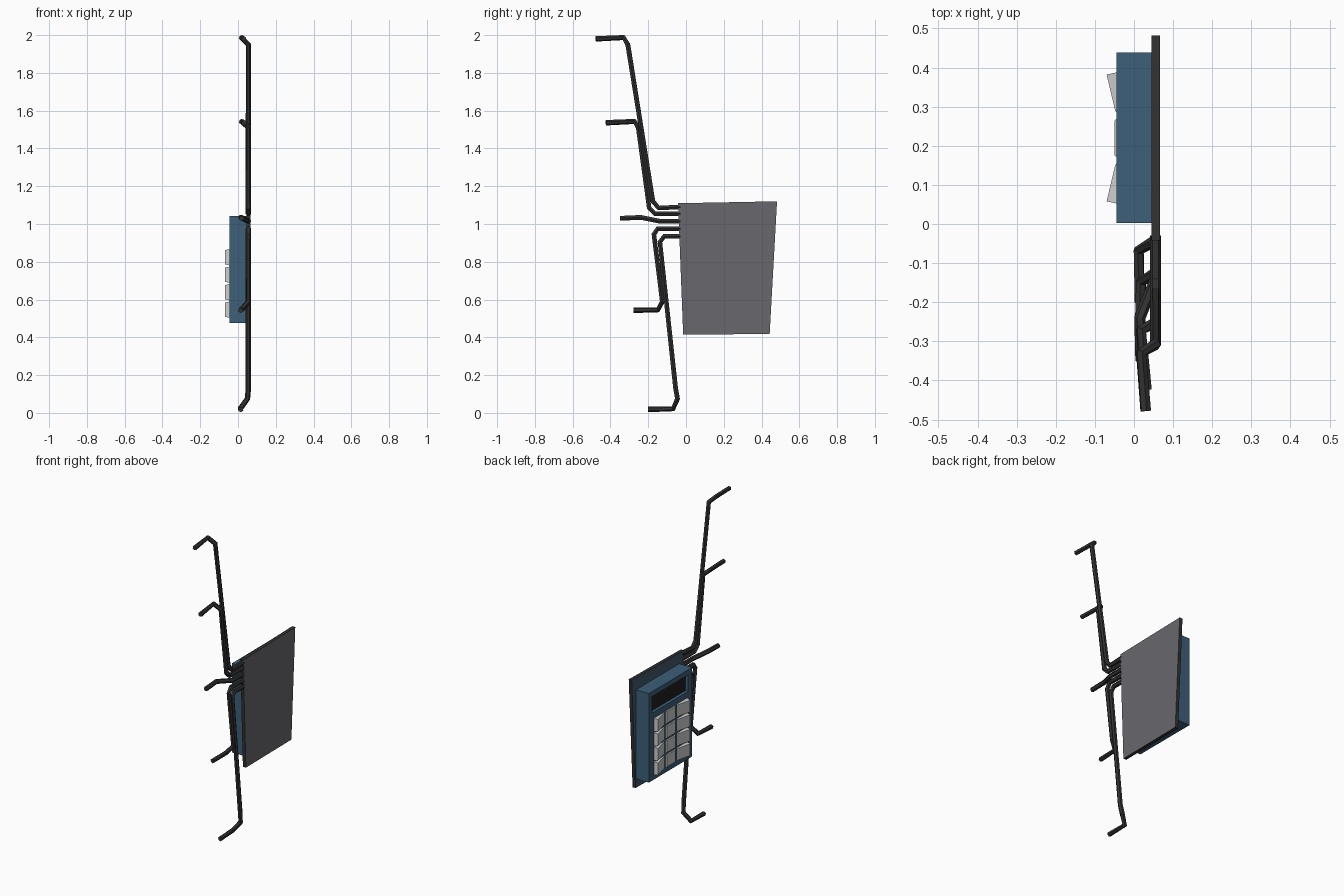
import bpy, bmesh
from mathutils import Vector

if "Cube" in bpy.data.objects:
    bpy.data.objects.remove(bpy.data.objects["Cube"])


def material(name, col):
    m = bpy.data.materials.new(name)
    m.diffuse_color = (*col, 1)
    m.use_nodes = True
    m.node_tree.nodes["Principled BSDF"].inputs["Base Color"].default_value = m.diffuse_color
    return m


BLACK = material("black metal", (0.032, 0.032, 0.032))
GREY = material("grey panel", (0.14, 0.14, 0.155))
SLATE = material("slate backing", (0.055, 0.10, 0.14))
BLUE = material("blue casing", (0.045, 0.115, 0.19))
SCREEN = material("dark screen", (0.014, 0.014, 0.014))
KEY = material("light grey keys", (0.6, 0.6, 0.6))


def finish(bm, name, *mats):
    bmesh.ops.recalc_face_normals(bm, faces=bm.faces)
    me = bpy.data.meshes.new(name)
    bm.to_mesh(me)
    bm.free()
    for m in mats:
        me.materials.append(m)
    ob = bpy.data.objects.new(name, me)
    bpy.context.collection.objects.link(ob)
    return ob


def hexa(bm, base, top):
    """Solid between two matching four-point loops."""
    a = [bm.verts.new(p) for p in base]
    b = [bm.verts.new(p) for p in top]
    bm.faces.new(a)
    bm.faces.new(b)
    for i in range(4):
        j = (i + 1) % 4
        bm.faces.new((a[i], a[j], b[j], b[i]))


# Tapered backing plate: grey outside, slate inside, black edges
bm = bmesh.new()
outline = [(-0.042, 1.11), (0.482, 1.12), (0.443, 0.418), (-0.015, 0.414)]
hexa(bm, [(0.045, y, z) for y, z in outline], [(0.066, y, z) for y, z in outline])
bmesh.ops.recalc_face_normals(bm, faces=bm.faces)
bm.normal_update()
for f in bm.faces:
    f.material_index = 1 if f.normal.x > 0.9 else 2 if f.normal.x < -0.9 else 0
finish(bm, "backing_plate", BLACK, GREY, SLATE)

# Blue casing with a recessed screen
bm = bmesh.new()
rect = [(0.003, 0.475), (0.438, 0.475), (0.438, 1.042), (0.003, 1.042)]
hexa(bm, [(-0.045, y, z) for y, z in rect], [(0.047, y, z) for y, z in rect])
bmesh.ops.recalc_face_normals(bm, faces=bm.faces)
for co, no in (((0, 0.045, 0), (0, 1, 0)), ((0, 0.405, 0), (0, 1, 0)),
               ((0, 0, 0.905), (0, 0, 1)), ((0, 0, 1.01), (0, 0, 1))):
    bmesh.ops.bisect_plane(bm, geom=bm.verts[:] + bm.edges[:] + bm.faces[:],
                           plane_co=co, plane_no=no)
bm.normal_update()
pane = min((f for f in bm.faces if f.normal.x < -0.9),
           key=lambda f: (f.calc_center_median() - Vector((-0.045, 0.225, 0.957))).length)
bmesh.ops.inset_individual(bm, faces=[pane], thickness=0.005, depth=-0.015)
pane.material_index = 1
finish(bm, "casing", BLUE, SCREEN)

# Keypad: outer columns are wedges rising outward, middle column is flat
bm = bmesh.new()
for y0, y1, xa, xb in ((0.052, 0.157, -0.07, -0.048),
                       (0.170, 0.270, -0.05, -0.05),
                       (0.283, 0.388, -0.048, -0.07)):
    for row in range(4):
        z0 = 0.503 + row * 0.0925
        z1 = z0 + 0.087
        s = 0.006
        hexa(bm,
             [(-0.043, y0, z0), (-0.043, y1, z0), (-0.043, y1, z1), (-0.043, y0, z1)],
             [(xa, y0 + s, z0 + s), (xb, y1 - s, z0 + s),
              (xb, y1 - s, z1 - s), (xa, y0 + s, z1 - s)])
finish(bm, "keypad", KEY)

# Five bent rods with hooked ends
RODS = {
    "top_rod": [(.055, -.03, 1.09), (.055, -.145, 1.085), (.055, -.175, 1.12),
                (.055, -.308, 1.95), (.018, -.33, 1.987), (.03, -.478, 1.98)],
    "upper_rod": [(.055, -.03, 1.055), (.055, -.165, 1.055), (.055, -.195, 1.085),
                  (.055, -.252, 1.51), (.018, -.272, 1.543), (.032, -.424, 1.536)],
    "middle_rod": [(.055, -.03, 1.015), (.055, -.14, 1.015),
                   (.015, -.24, 1.035), (.018, -.35, 1.03)],
    "lower_rod": [(.055, -.03, .975), (.055, -.15, .975), (.055, -.17, .945),
                  (.055, -.125, .59), (.018, -.148, .546), (.015, -.278, .543)],
    "bottom_rod": [(.055, -.03, .935), (.055, -.115, .935), (.055, -.138, .905),
                   (.055, -.055, .13), (.05, -.045, .075), (.012, -.068, .022),
                   (.015, -.202, .018)],
}
for name, pts in RODS.items():
    cu = bpy.data.curves.new(name, "CURVE")
    cu.dimensions = "3D"
    cu.bevel_depth = 0.0145
    cu.bevel_resolution = 1
    cu.use_fill_caps = True
    sp = cu.splines.new("POLY")
    sp.points.add(len(pts) - 1)
    for p, co in zip(sp.points, pts):
        p.co = (*co, 1)
    sp.use_smooth = False
    cu.materials.append(BLACK)
    bpy.context.collection.objects.link(bpy.data.objects.new(name, cu))
